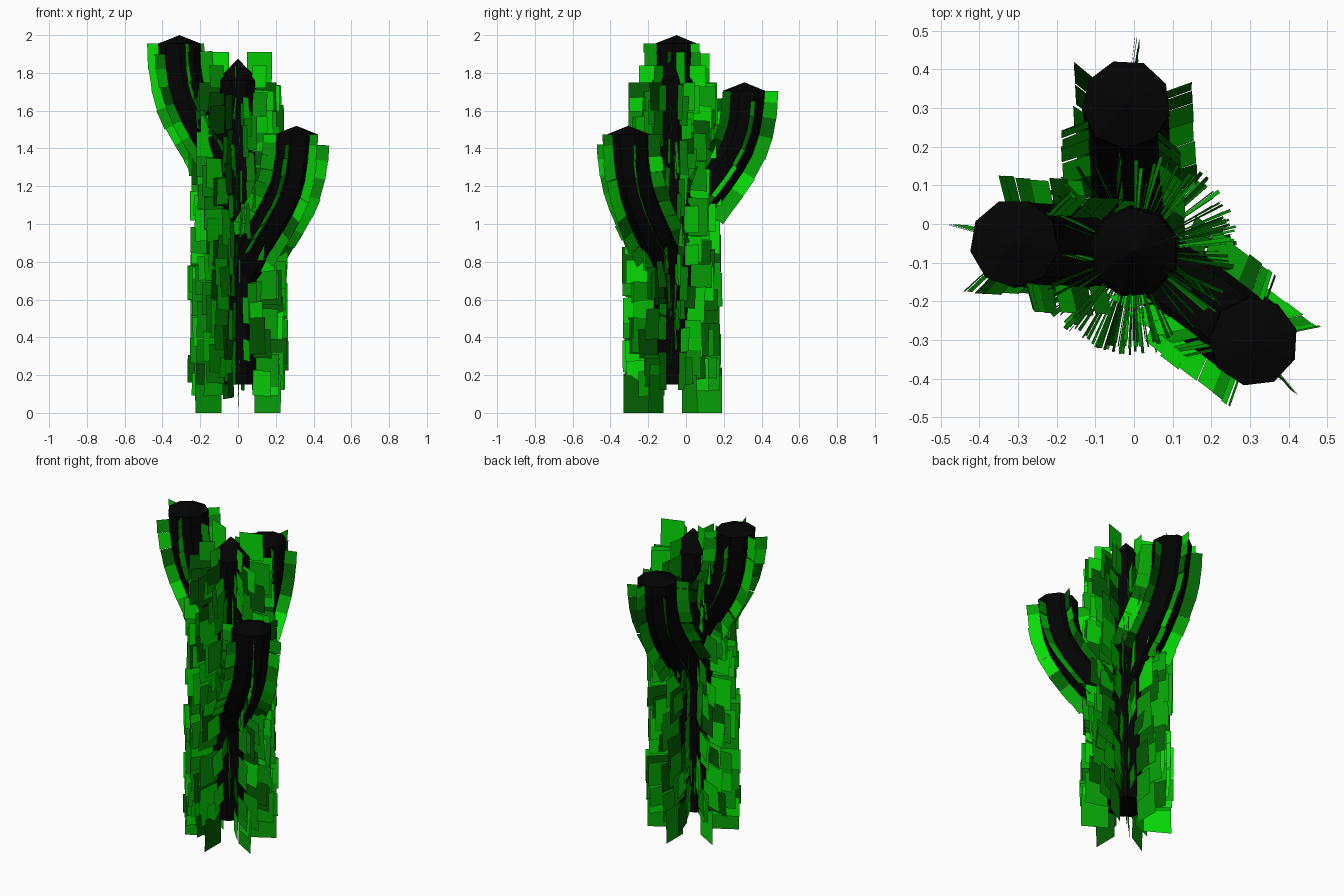
import bpy, math, random
from mathutils import Vector

if "Cube" in bpy.data.objects:
    bpy.data.objects.remove(bpy.data.objects["Cube"])

random.seed(11)


def material(name, colour):
    m = bpy.data.materials.new(name)
    m.diffuse_color = colour
    m.use_nodes = True
    m.node_tree.nodes["Principled BSDF"].inputs["Base Color"].default_value = m.diffuse_color
    return m


DARK = [material("dark_core", (0.001, 0.001, 0.001, 1))]
GREENS = [material("bright_green", (0.002, 0.72, 0.002, 1)),
          material("mid_green", (0.002, 0.36, 0.002, 1)),
          material("deep_green", (0.001, 0.12, 0.001, 1))]
AXIS = Vector((0, -0.07, 0))
UP = Vector((0, 0, 1))


def make(name, verts, faces, mats):
    me = bpy.data.meshes.new(name)
    me.from_pydata([tuple(v) for v in verts], [], faces)
    for m in mats:
        me.materials.append(m)
    if len(mats) > 1:
        for p in me.polygons:
            p.material_index = random.choices((0, 1, 2), (4, 4, 2))[0]
    ob = bpy.data.objects.new(name, me)
    bpy.context.collection.objects.link(ob)
    return ob


def tube(name, frames, radii, tip, sides=9):
    """Faceted tube through (point, normal, side) frames with a pointed cap."""
    verts, faces = [], []
    for (p, n, s), r in zip(frames, radii):
        for k in range(sides):
            a = 2 * math.pi * (k + 0.35) / sides
            verts.append(p + (n * math.cos(a) + s * math.sin(a)) * r)
    for i in range(len(frames) - 1):
        for k in range(sides):
            j = (k + 1) % sides
            faces.append((i * sides + k, i * sides + j,
                          (i + 1) * sides + j, (i + 1) * sides + k))
    faces.append(tuple(reversed(range(sides))))
    top = (len(frames) - 1) * sides
    verts.append(tip)
    for k in range(sides):
        faces.append((top + k, top + (k + 1) % sides, len(verts) - 1))
    make(name, verts, faces, DARK)


def card(verts, faces, quad):
    n = len(verts)
    verts += quad
    faces.append((n, n + 1, n + 2, n + 3))


# trunk core
X, Y = Vector((1, 0, 0)), Vector((0, 1, 0))
levels = [(0.15, 0.12), (0.8, 0.122), (1.4, 0.12), (1.76, 0.112)]
tube("trunk", [(AXIS + UP * z, X, Y) for z, r in levels],
     [r for z, r in levels], AXIS + UP * 1.875)


# trunk fins: six clusters of overlapping radial plates
def outer_radius(z):
    if z < 1.5:
        return 0.268 - 0.008 * z
    return 0.256 - 0.1 * (z - 1.5)


verts, faces = [], []


def trunk_card(angle, z0, z1, r0, r1, slope=0.0, twist=0.05):
    d = Vector((math.cos(angle), math.sin(angle), 0))
    tw = angle + random.uniform(-twist, twist)
    e = Vector((math.cos(tw), math.sin(tw), 0))
    card(verts, faces, [AXIS + d * r0 + UP * z0, AXIS + d * r1 + UP * (z0 + slope),
                        AXIS + e * r1 + UP * (z1 + slope), AXIS + e * r0 + UP * z1])


for k in range(6):
    base = math.radians(30 + 60 * k)
    trunk_card(base, 0.0, 0.2, 0.10, 0.26)
    trunk_card(base, 1.6, 1.75, 0.1, 0.235)
    for column in range(5):
        z = random.uniform(0.05, 0.2)
        while z < 1.62:
            z1 = min(z + random.uniform(0.1, 0.2), 1.74)
            r1 = outer_radius(z1) + random.uniform(-0.02, 0.008)
            spread = 30 if 0.15 < z < 1.5 else 18
            trunk_card(base + math.radians(random.uniform(-spread, spread)), z, z1,
                       0.112, r1, random.uniform(-0.01, 0.01))
            z = z1
# tallest plates beside the tip
for angle in (20, 160):
    trunk_card(math.radians(angle), 1.74, 1.91, 0.05, 0.19)
for angle in (-35, 80, 215, 265):
    trunk_card(math.radians(angle), 1.72, 1.84, 0.09, 0.18)
make("trunk_fins", verts, faces, GREENS)

# arm bend: (share of the reach, height below the shoulder)
BEND = [(0.0, -0.76), (0.18, -0.68), (0.31, -0.605), (0.45, -0.53), (0.60, -0.455),
        (0.745, -0.375), (0.86, -0.295), (0.935, -0.21), (0.975, -0.125),
        (0.99, -0.05), (1.0, 0.0)]


def arm(name, x, y, tip_z):
    reach = Vector((x, y, 0)) - AXIS
    out = reach.normalized()
    side = UP.cross(out)
    pts = [AXIS + reach * f + UP * (tip_z - 0.045 + dz) for f, dz in BEND]
    frames = []
    for i, p in enumerate(pts):
        t = (pts[min(i + 1, len(pts) - 1)] - pts[max(i - 1, 0)]).normalized()
        if i == len(pts) - 1:
            t = UP
        frames.append((p, side.cross(t).normalized(), side))
    tube(name, frames, [0.1] * 3 + [0.112] * 6 + [0.115] * 2, Vector((x, y, tip_z)))
    # six rows of plates along the arm, the rows ending at different heights
    verts, faces = [], []
    for k in range(6):
        rows = list(zip(frames[2:], frames[3:]))
        if k % 2:
            rows = rows[:-1]
        for (p, n, s), (q, m, _) in rows:
            a = math.radians(60 * k - 12 + random.uniform(-2, 2))
            d0 = n * math.cos(a) + s * math.sin(a)
            d1 = m * math.cos(a) + s * math.sin(a)
            r = 0.178 + random.uniform(-0.003, 0.005)
            card(verts, faces, [p + d0 * 0.1, p + d0 * r, q + d1 * r, q + d1 * 0.1])
    make(name + "_fins", verts, faces, GREENS)


arm("left_arm", -0.31, -0.05, 2.0)
arm("back_arm", -0.02, 0.31, 1.75)
arm("front_right_arm", 0.31, -0.305, 1.52)
